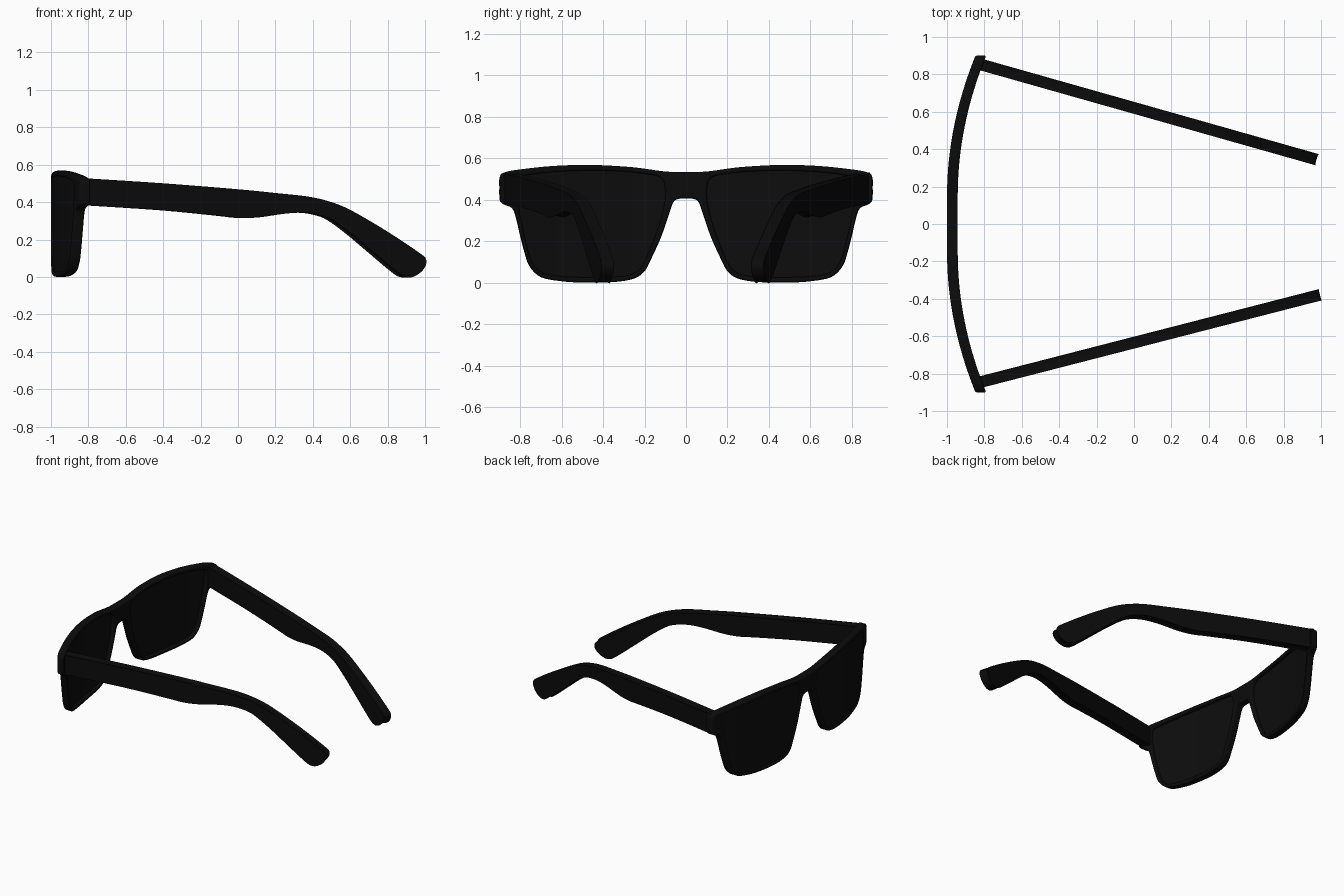
import bpy, bmesh, math
from mathutils import Vector

if "Cube" in bpy.data.objects:
    bpy.data.objects.remove(bpy.data.objects["Cube"])


def material(name, v):
    m = bpy.data.materials.new(name)
    m.diffuse_color = (v, v, v, 1)
    m.use_nodes = True
    m.node_tree.nodes["Principled BSDF"].inputs["Base Color"].default_value = m.diffuse_color
    return m


FRAME = material("black plastic", 0.0035)
LENS = material("dark lens", 0.004)


def smooth_loop(pts, n=4):
    """Closed Catmull-Rom curve through the points."""
    out, c = [], len(pts)
    for i in range(c):
        a, b, d, e = (Vector(pts[(i + k) % c]) for k in (-1, 0, 1, 2))
        for j in range(n):
            t = j / n
            out.append(0.5 * (2 * b + (d - a) * t + (2 * a - 5 * b + 4 * d - e) * t * t
                              + (3 * b - a - 3 * d + e) * t ** 3))
    return out


def plate(name, loops, thick, bevel, mapping, mat, step):
    """Rounded flat plate from outlines, sliced every step and bent by mapping."""
    cu = bpy.data.curves.new(name, 'CURVE')
    cu.dimensions = '2D'
    cu.fill_mode = 'BOTH'
    cu.extrude = thick / 2 - bevel
    cu.bevel_depth = bevel
    cu.bevel_resolution = 2
    cu.offset = -bevel
    for lp in loops:
        sp = cu.splines.new('POLY')
        sp.points.add(len(lp) - 1)
        for p, q in zip(sp.points, lp):
            p.co = (q[0], q[1], 0, 1)
        sp.use_cyclic_u = True
    tmp = bpy.data.objects.new(name + "_outline", cu)
    bpy.context.collection.objects.link(tmp)
    dg = bpy.context.evaluated_depsgraph_get()
    me = bpy.data.meshes.new_from_object(tmp.evaluated_get(dg))
    bpy.data.objects.remove(tmp)
    bm = bmesh.new()
    bm.from_mesh(me)
    bmesh.ops.remove_doubles(bm, verts=bm.verts[:], dist=0.0003)
    for i in range(math.floor(-1 / step), math.ceil(1 / step)):
        bmesh.ops.bisect_plane(bm, geom=bm.verts[:] + bm.edges[:] + bm.faces[:],
                               plane_co=(i * step, 0, 0), plane_no=(1, 0, 0), dist=0.0005)
    for v in bm.verts:
        v.co = mapping(*v.co)
    bmesh.ops.recalc_face_normals(bm, faces=bm.faces[:])
    bm.to_mesh(me)
    bm.free()
    me.name = name
    me.materials.clear()
    me.materials.append(mat)
    for p in me.polygons:
        p.material_index = 0
    ob = bpy.data.objects.new(name, me)
    bpy.context.collection.objects.link(ob)
    bpy.ops.object.select_all(action='DESELECT')
    ob.select_set(True)
    bpy.context.view_layer.objects.active = ob
    bpy.ops.object.shade_smooth_by_angle(angle=math.radians(35))
    return ob


def wrap(u, v, w):
    """Wrap the front around the face."""
    return (-0.971 + 0.27 * max(0, abs(u) - 0.15) ** 2 + w, u, v)


# Front frame with two lens openings
half = [(0.1, 0.536), (0.25, 0.556), (0.4, 0.566), (0.5, 0.568), (0.65, 0.562), (0.8, 0.546),
        (0.875, 0.532), (0.898, 0.51), (0.9, 0.46), (0.898, 0.4), (0.88, 0.378), (0.84, 0.36),
        (0.822, 0.32), (0.803, 0.24), (0.78, 0.15), (0.755, 0.08), (0.7, 0.027), (0.6, 0.007),
        (0.5, 0.001), (0.35, 0.003), (0.25, 0.02), (0.2, 0.055), (0.17, 0.11), (0.12, 0.22),
        (0.082, 0.33), (0.062, 0.385), (0.04, 0.403)]
outline = [(0, 0.534)] + half + [(0, 0.405)] + [(-y, z) for y, z in reversed(half)]
lens = [(0.115, 0.5), (0.2, 0.526), (0.4, 0.54), (0.6, 0.536), (0.78, 0.515), (0.815, 0.48),
        (0.805, 0.36), (0.777, 0.22), (0.742, 0.1), (0.69, 0.047), (0.6, 0.03), (0.45, 0.026),
        (0.3, 0.032), (0.235, 0.055), (0.2, 0.1), (0.15, 0.22), (0.115, 0.33), (0.1, 0.42)]
hole = smooth_loop(lens)
mirror_hole = [(-p[0], p[1]) for p in reversed(hole)]
plate("front_frame", [smooth_loop(outline), hole, mirror_hole], 0.057, 0.009, wrap, FRAME, 0.04)

# Lenses, slightly larger than the openings and set back from the rim
mid = Vector((0.46, 0.28))
for name, s in (("lens_left", 1), ("lens_right", -1)):
    pts = [mid + (p - mid) * 1.02 for p in hole]
    pts = [(s * p.x, p.y) for p in pts][::s]
    plate(name, [pts], 0.026, 0.003, lambda u, v, w: wrap(u, v, w - 0.008), LENS, 0.04)

# Temples: side profile, angled inwards
profile = [(-0.83, 0.522), (-0.8, 0.52), (-0.4, 0.494), (0, 0.462), (0.2, 0.442), (0.35, 0.426),
           (0.45, 0.406), (0.55, 0.372), (0.65, 0.32), (0.8, 0.23), (0.95, 0.13), (0.993, 0.09),
           (0.98, 0.045), (0.94, 0.012), (0.9, 0.004), (0.85, 0.03), (0.7, 0.155), (0.6, 0.238),
           (0.5, 0.31), (0.43, 0.337), (0.35, 0.349), (0.25, 0.345), (0.1, 0.324), (0, 0.322),
           (-0.1, 0.333), (-0.4, 0.362), (-0.8, 0.388), (-0.83, 0.39)]
for name, y0, slope, k in (("temple_left", 0.853, -0.283, 0.99), ("temple_right", -0.845, 0.257, 1.0)):
    def angle_in(u, v, w):
        n = math.hypot(1, slope)
        x = -0.83 + (u + 0.83) * k
        return (x - w * slope / n, y0 + (x + 0.82) * slope + w / n, v)
    plate(name, [smooth_loop(profile)], 0.062, 0.006, angle_in, FRAME, 0.1)
